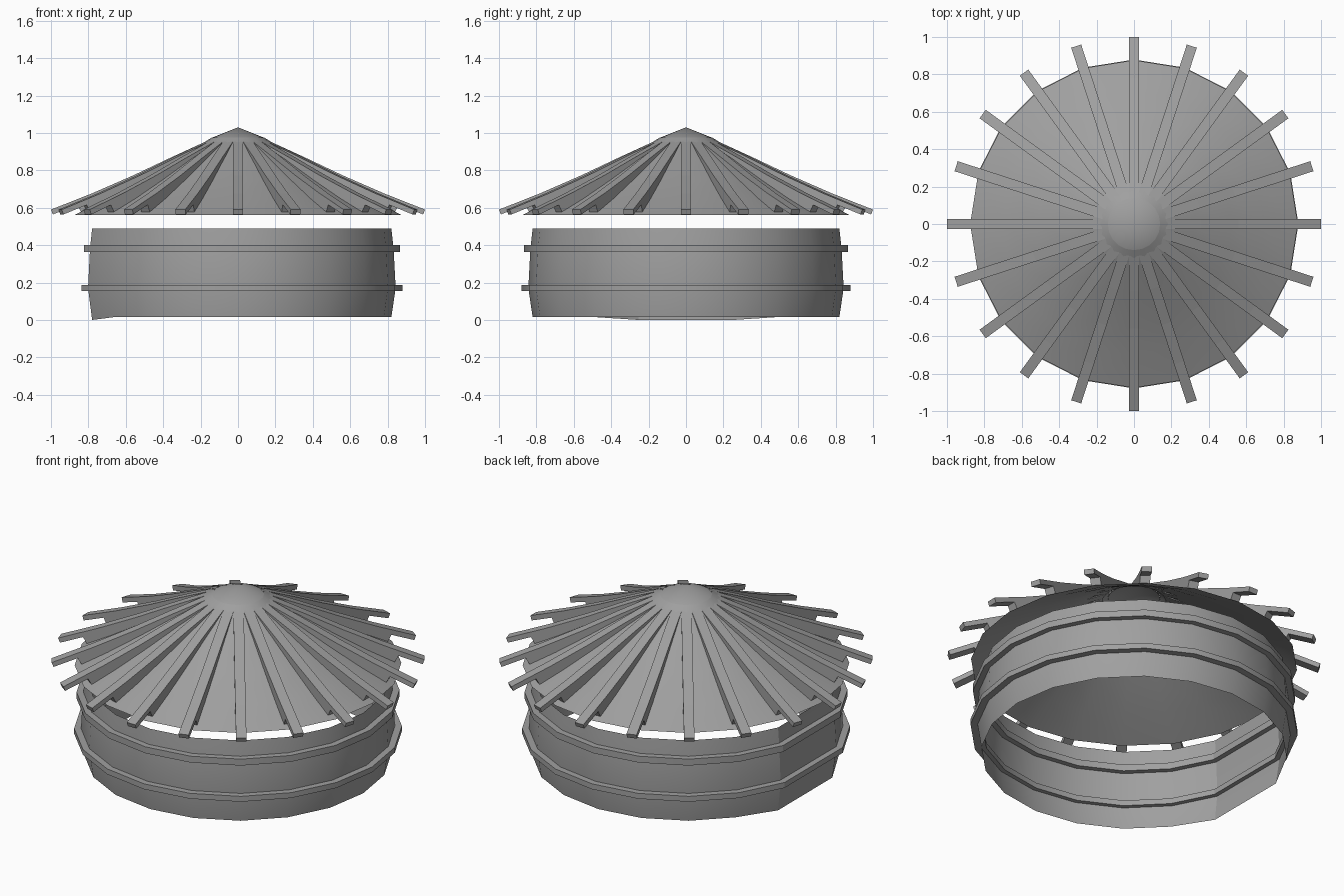
import bpy, bmesh, math

cube = bpy.data.objects.get("Cube")
if cube:
    bpy.data.objects.remove(cube)

SIDES = 20
STEP = 2 * math.pi / SIDES
FULL = [i * STEP for i in range(SIDES)]
# The drum skips one corner, leaving a wide flat panel on the -x side
PANEL = [a for i, a in enumerate(FULL) if i != SIDES // 2]

grey = bpy.data.materials.new("plain grey")
grey.use_nodes = True
grey.diffuse_color = (0.35, 0.35, 0.35, 1)
grey.node_tree.nodes["Principled BSDF"].inputs["Base Color"].default_value = grey.diffuse_color


def finish(name, bm, smooth=None):
    mesh = bpy.data.meshes.new(name)
    bm.to_mesh(mesh)
    bm.free()
    mesh.materials.append(grey)
    ob = bpy.data.objects.new(name, mesh)
    bpy.context.collection.objects.link(ob)
    if smooth:
        bpy.ops.object.select_all(action='DESELECT')
        ob.select_set(True)
        bpy.context.view_layer.objects.active = ob
        bpy.ops.object.shade_smooth_by_angle(angle=math.radians(smooth))
    return ob


def lathe(name, profile, angles, closed=False, smooth=None):
    """Sweep a (radius, z) profile round z; listed bottom to top, outside first."""
    bm = bmesh.new()
    rings = [[bm.verts.new((r * math.cos(a), r * math.sin(a), z)) for a in angles]
             for r, z in profile]
    pairs = list(zip(rings, rings[1:]))
    if closed:
        pairs.append((rings[-1], rings[0]))
    n = len(angles)
    for low, high in pairs:
        for i in range(n):
            j = (i + 1) % n
            bm.faces.new((low[i], low[j], high[j], high[i]))
    bmesh.ops.remove_doubles(bm, verts=bm.verts, dist=1e-5)
    return finish(name, bm, smooth)


# Drum wall: open sheet, slightly bellied
wall = lathe("drum_wall", [(0.82, 0.015), (0.843, 0.17), (0.832, 0.38), (0.82, 0.49)],
             PANEL, smooth=25)
# The flat panel reaches down to the ground
for v in wall.data.vertices:
    if v.co.x < -0.75 and v.co.z < 0.1:
        v.co.z = 0

# Hoops gripping the wall inside and out
for name, r, low, high in (("lower_hoop", 0.847, 0.155, 0.187),
                           ("upper_hoop", 0.834, 0.363, 0.401)):
    lathe(name, [(r + 0.032, low), (r + 0.032, high), (r - 0.032, high), (r - 0.032, low)],
          PANEL, closed=True, smooth=25)

# Roof cone and its cap
lathe("roof", [(0.876, 0.56), (0.7, 0.648), (0.52, 0.748), (0.33, 0.86), (0.14, 0.975)],
      FULL, smooth=30)
lathe("roof_cap", [(0.14, 0.968), (0.14, 0.974), (0, 1.03)], FULL, smooth=30)

# Rafters: side profile extruded across, with a thin tail past the eave
RAFTER = [(0.17, 0.955), (0.36, 0.868), (0.56, 0.773), (0.78, 0.677), (1.0, 0.59),
          (0.99, 0.564), (0.86, 0.615), (0.84, 0.578), (0.7, 0.648),
          (0.52, 0.748), (0.33, 0.86), (0.17, 0.945)]
HALF = 0.028
bm = bmesh.new()
for a in FULL:
    c, s = math.cos(a), math.sin(a)
    left, right = [[bm.verts.new((r * c - w * s, r * s + w * c, z)) for r, z in RAFTER]
                   for w in (HALF, -HALF)]
    bm.faces.new(left)
    bm.faces.new(right[::-1])
    n = len(RAFTER)
    for i in range(n):
        j = (i + 1) % n
        bm.faces.new((left[j], left[i], right[i], right[j]))
bmesh.ops.recalc_face_normals(bm, faces=bm.faces)
finish("rafters", bm)
